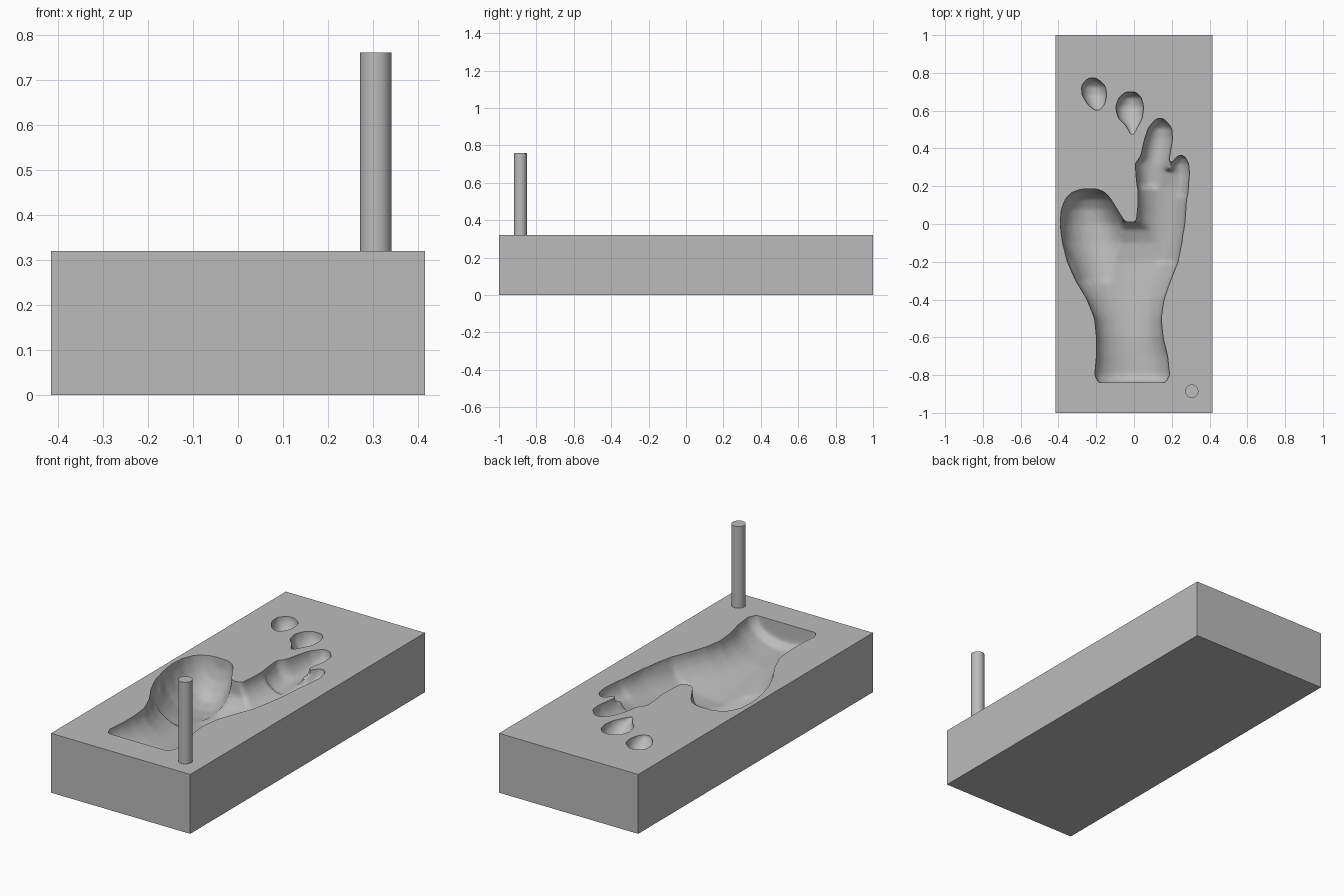
import bpy
import bmesh
from math import cos, sin, pi

if "Cube" in bpy.data.objects:
    bpy.data.objects.remove(bpy.data.objects["Cube"])

TOP = 0.32

grey = bpy.data.materials.new("plain grey")
grey.use_nodes = True
grey.diffuse_color = (0.5, 0.5, 0.5, 1)
grey.node_tree.nodes["Principled BSDF"].inputs["Base Color"].default_value = grey.diffuse_color


def add_loft(bm, rows, sides=28):
    """Elliptical rings along y; each row is (y, left edge, right edge, depth)."""
    rings = []
    for y, left, right, depth in rows:
        middle, radius = (left + right) / 2, (right - left) / 2
        angles = [2 * pi * i / sides for i in range(sides)]
        rings.append([bm.verts.new((middle + radius * cos(a), y, TOP + depth * sin(a)))
                      for a in angles])
    for low, high in zip(rings, rings[1:]):
        for i in range(sides):
            j = (i + 1) % sides
            bm.faces.new((low[i], low[j], high[j], high[i]))
    bm.faces.new(rings[0])
    bm.faces.new(rings[-1])


def apply_modifier(obj, kind, **settings):
    modifier = obj.modifiers.new(kind.lower(), kind)
    for key, value in settings.items():
        setattr(modifier, key, value)
    bpy.ops.object.select_all(action="DESELECT")
    bpy.context.view_layer.objects.active = obj
    obj.select_set(True)
    bpy.ops.object.modifier_apply(modifier=modifier.name)


# Hand parts: forearm with palm, thumb, finger base, two long fingers, two tips
palm = [(-.84, -.19, .17, .1), (-.8, -.21, .19, .13), (-.7, -.2, .18, .13),
        (-.6, -.2, .155, .13), (-.5, -.21, .145, .14), (-.4, -.25, .16, .15),
        (-.3, -.31, .195, .16), (-.2, -.355, .235, .17), (-.1, -.38, .255, .16),
        (-.03, -.38, .265, .13), (.01, -.34, .25, .08)]
thumb = [(-.3, -.3, 0, .16), (-.1, -.38, 0, .2), (0, -.392, -.04, .21),
         (.08, -.385, -.09, .2), (.13, -.365, -.12, .17), (.165, -.335, -.15, .12),
         (.185, -.28, -.19, .06)]
finger_base = [(-.2, 0, .23, .14), (0, .01, .27, .12), (.1, .02, .277, .11),
               (.2, .02, .285, .1), (.28, .02, .28, .08)]
ring_finger = [(.2, .015, .18, .11), (.32, .005, .185, .1), (.36, .035, .19, .1),
               (.45, .055, .205, .1), (.51, .075, .2, .09), (.54, .1, .175, .06),
               (.56, .12, .155, .03)]
little_finger = [(.15, .15, .285, .09), (.27, .19, .295, .08), (.32, .2, .29, .07),
                 (.35, .22, .275, .05), (.365, .235, .26, .02)]
middle_tip = [(.47, -.02, 0, .01), (.52, -.045, .025, .03), (.56, -.085, .045, .06),
              (.62, -.1, .053, .09), (.67, -.08, .04, .08), (.7, -.045, .01, .03)]
index_tip = [(.6, -.21, -.18, .01), (.63, -.245, -.155, .04), (.68, -.275, -.143, .08),
             (.73, -.28, -.15, .08), (.76, -.26, -.18, .05), (.775, -.235, -.205, .02)]

bm = bmesh.new()
for part in (palm, thumb, finger_base, ring_finger, little_finger, middle_tip, index_tip):
    add_loft(bm, part)
bmesh.ops.recalc_face_normals(bm, faces=bm.faces)
mesh = bpy.data.meshes.new("hand_cutter")
bm.to_mesh(mesh)
bm.free()
hand = bpy.data.objects.new("hand_cutter", mesh)
hand.hide_render = True
bpy.context.collection.objects.link(hand)
mesh.materials.append(grey)
apply_modifier(hand, "REMESH", mode="VOXEL", voxel_size=0.011, use_smooth_shade=True)
apply_modifier(hand, "SMOOTH", factor=0.5, iterations=6)

# Block with the hand-shaped hollow
bpy.ops.mesh.primitive_cube_add(size=1, location=(0, 0, TOP / 2))
block = bpy.context.object
block.name = "mould_block"
block.scale = (0.83, 2, TOP)
bpy.ops.object.transform_apply(location=True, rotation=False, scale=True)
block.data.materials.append(grey)
apply_modifier(block, "BOOLEAN", operation="DIFFERENCE", object=hand, solver="EXACT")
bpy.ops.object.shade_smooth_by_angle(angle=0.6)
bpy.data.objects.remove(hand)

# Upright pin in the front corner
PIN_TOP = 0.76
bpy.ops.mesh.primitive_cylinder_add(vertices=48, radius=0.035, depth=PIN_TOP - TOP,
                                    location=(0.306, -0.885, (PIN_TOP + TOP) / 2))
pin = bpy.context.object
pin.name = "locating_pin"
pin.data.materials.append(grey)
bpy.ops.object.shade_smooth_by_angle(angle=0.6)
